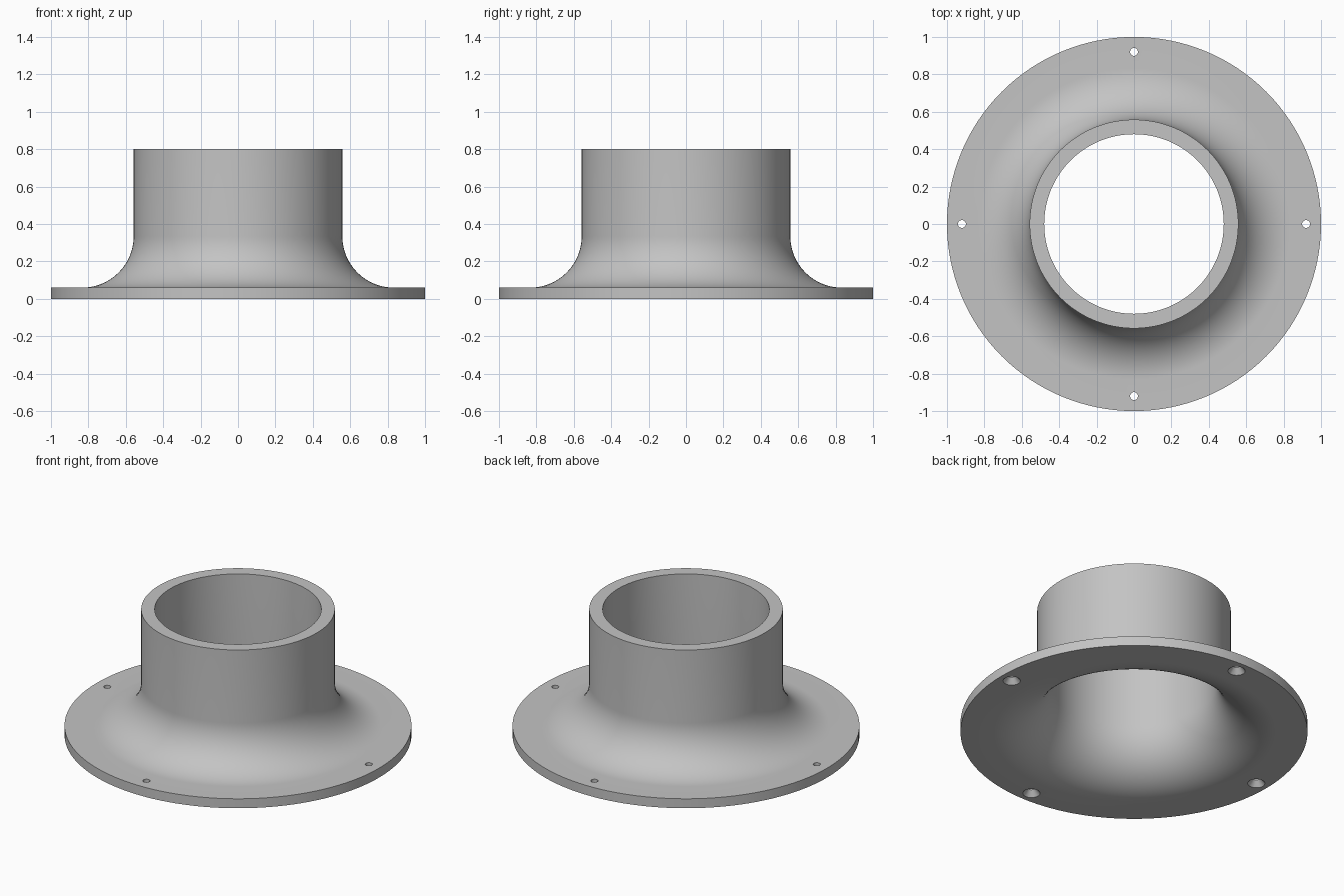
import bpy, bmesh, math
from mathutils import Matrix, Vector

if "Cube" in bpy.data.objects:
    bpy.data.objects.remove(bpy.data.objects["Cube"], do_unlink=True)

# Main dimensions
RIM, FLANGE, HEIGHT = 1.0, 0.06, 0.8
OUTER, BORE = 0.558, 0.48
BEND_TOP = 0.335
HOLE_RING, HOLE, SINK = 0.92, 0.021, 0.05

grey = bpy.data.materials.new("plain grey")
grey.use_nodes = True
colour = (0.55, 0.55, 0.55, 1)
grey.diffuse_color = colour
grey.node_tree.nodes["Principled BSDF"].inputs["Base Color"].default_value = colour


def bend(wall, floor, steps=24):
    """Quarter arc from the upright wall out to the flat flange."""
    r = BEND_TOP - floor
    return [(wall + r - r * math.cos(a), BEND_TOP - r * math.sin(a))
            for a in (i * math.pi / 2 / steps for i in range(steps + 1))]


def revolve(name, profile, segments, closed):
    bm = bmesh.new()
    verts = [bm.verts.new((r, 0, z)) for r, z in profile]
    pairs = list(zip(verts, verts[1:]))
    if closed:
        pairs.append((verts[-1], verts[0]))
    edges = [bm.edges.new(p) for p in pairs]
    bmesh.ops.spin(bm, geom=verts + edges, cent=(0, 0, 0), axis=(0, 0, 1),
                   angle=2 * math.pi, steps=segments, use_duplicate=False)
    bmesh.ops.remove_doubles(bm, verts=bm.verts, dist=1e-5)
    bmesh.ops.recalc_face_normals(bm, faces=bm.faces)
    mesh = bpy.data.meshes.new(name)
    bm.to_mesh(mesh)
    bm.free()
    obj = bpy.data.objects.new(name, mesh)
    bpy.context.collection.objects.link(obj)
    return obj


# Flanged collar: outside skin downwards, then underside and bore back up
outside = [(OUTER, HEIGHT)] + bend(OUTER, FLANGE) + [(RIM, FLANGE)]
inside = [(BORE, HEIGHT)] + bend(BORE, 0) + [(RIM, 0)]
collar = revolve("flanged_collar", outside + inside[::-1], 128, True)
collar.data.materials.append(grey)

# Countersunk screw holes, opening wide on the underside
sink_depth = 0.035
slope = (SINK - HOLE) / sink_depth
drill = [(0, -0.02), (SINK + 0.02 * slope, -0.02), (HOLE, sink_depth),
         (HOLE, FLANGE + 0.05), (0, FLANGE + 0.05)]
cutter = revolve("screw_hole_cutter", drill, 32, False)
cutter.data.materials.append(grey)
bm = bmesh.new()
bm.from_mesh(cutter.data)
bmesh.ops.translate(bm, verts=bm.verts, vec=Vector((HOLE_RING, 0, 0)))
first = list(bm.faces)
for turn in range(1, 4):
    copy = bmesh.ops.duplicate(bm, geom=list({v for f in first for v in f.verts}) + first)
    new = [g for g in copy["geom"] if isinstance(g, bmesh.types.BMVert)]
    bmesh.ops.rotate(bm, verts=new, cent=(0, 0, 0),
                     matrix=Matrix.Rotation(turn * math.pi / 2, 3, "Z"))
bm.to_mesh(cutter.data)
bm.free()
cutter.hide_render = True

bpy.ops.object.select_all(action="DESELECT")
collar.select_set(True)
bpy.context.view_layer.objects.active = collar
cut = collar.modifiers.new("screw holes", "BOOLEAN")
cut.operation, cut.solver, cut.object = "DIFFERENCE", "EXACT", cutter
bpy.ops.object.modifier_apply(modifier=cut.name)
bpy.data.objects.remove(cutter, do_unlink=True)
bpy.ops.object.shade_smooth_by_angle(angle=math.radians(30))
